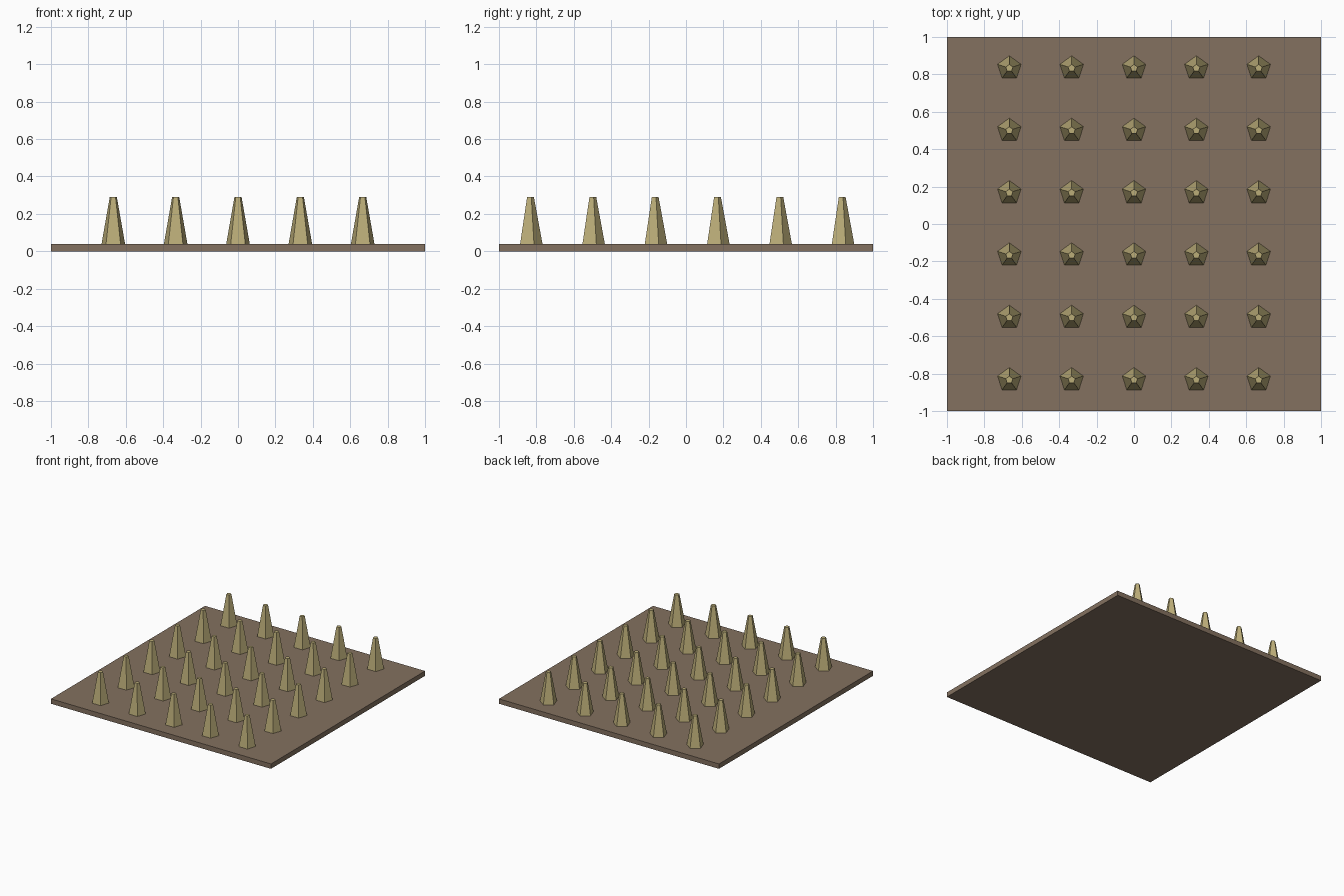
import bpy, bmesh
from math import sin, cos, pi

if "Cube" in bpy.data.objects:
    bpy.data.objects.remove(bpy.data.objects["Cube"])

BOARD_T, TIP_Z = 0.04, 0.29
BASE_R, TIP_R, SIDES = 0.066, 0.02, 5
PITCH = 1 / 3


def material(name, rgb):
    m = bpy.data.materials.new(name)
    m.diffuse_color = (*rgb, 1)
    m.use_nodes = True
    m.node_tree.nodes["Principled BSDF"].inputs["Base Color"].default_value = m.diffuse_color
    return m


def mesh_object(name, bm, mat, location=(0, 0, 0)):
    bmesh.ops.recalc_face_normals(bm, faces=bm.faces)
    me = bpy.data.meshes.new(name)
    bm.to_mesh(me)
    bm.free()
    me.materials.append(mat)
    ob = bpy.data.objects.new(name, me)
    ob.location = location
    bpy.context.collection.objects.link(ob)
    return ob


board_mat = material("brown_board", (0.23, 0.165, 0.115))
spike_mat = material("straw_spike", (0.50, 0.42, 0.19))

# Flat square base board
bm = bmesh.new()
bmesh.ops.create_cube(bm, size=1)
bmesh.ops.scale(bm, vec=(2, 2, BOARD_T), verts=bm.verts)
mesh_object("base_board", bm, board_mat, (0, 0, BOARD_T / 2))

# One truncated five-sided spike, corner pointing to the back
bm = bmesh.new()
rings = [[bm.verts.new((r * sin(2 * pi * i / SIDES), r * cos(2 * pi * i / SIDES), z))
          for i in range(SIDES)]
         for r, z in ((BASE_R, 0), (TIP_R, TIP_Z - BOARD_T))]
for ring in rings:
    bm.faces.new(ring)
for i in range(SIDES):
    j = (i + 1) % SIDES
    bm.faces.new((rings[0][i], rings[0][j], rings[1][j], rings[1][i]))
spike = mesh_object("spike", bm, spike_mat)

# Grid of spikes sharing the same mesh: 5 across, 6 deep
for row in range(6):
    for col in range(5):
        ob = spike if row == col == 0 else spike.copy()
        if ob is not spike:
            bpy.context.collection.objects.link(ob)
        ob.name = f"spike_row{row + 1}_col{col + 1}"
        ob.location = ((col - 2) * PITCH, (row - 2.5) * PITCH, BOARD_T)
